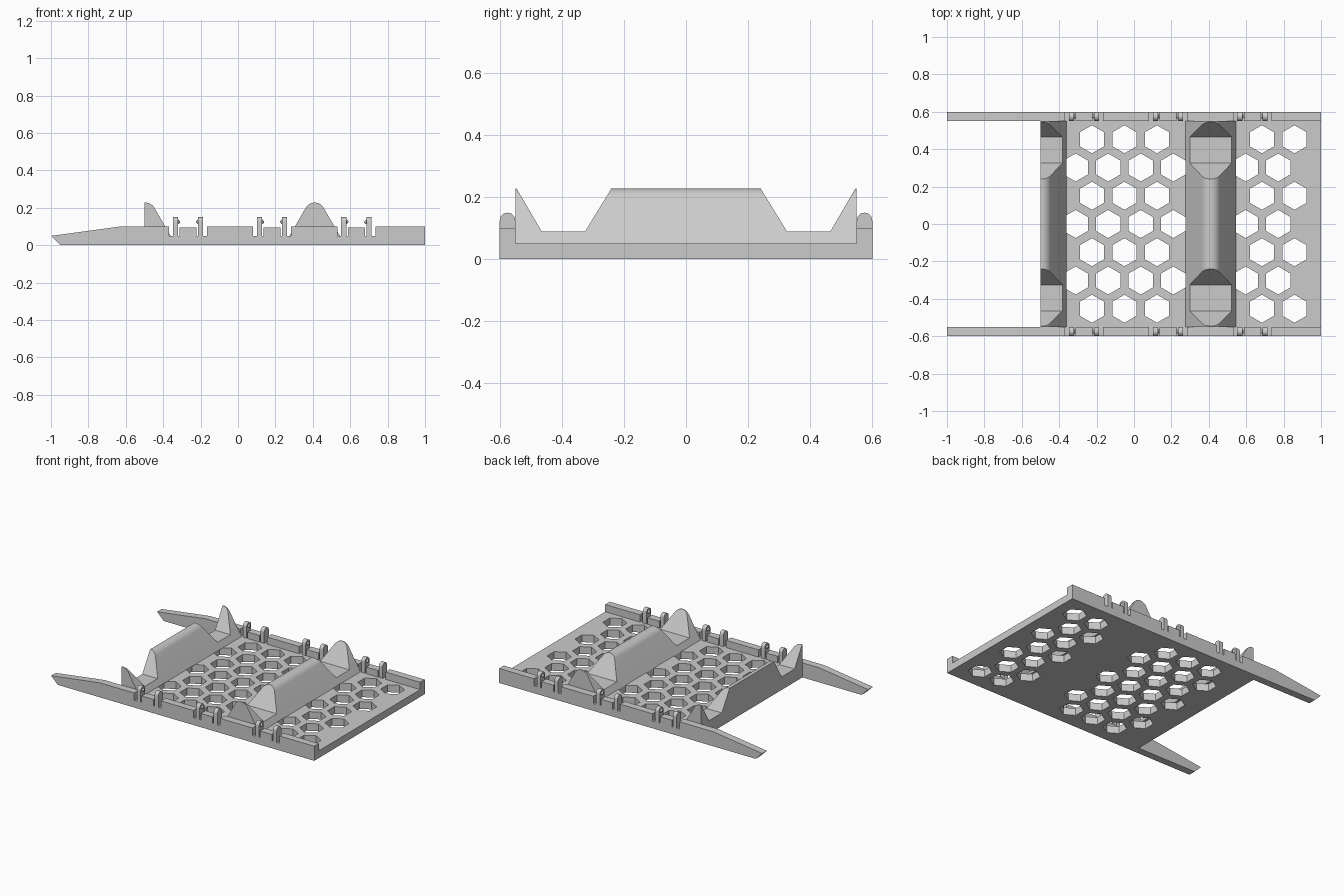
import bpy, bmesh, math
from mathutils import Vector

cube = bpy.data.objects.get("Cube")
if cube:
    bpy.data.objects.remove(cube, do_unlink=True)

grey = bpy.data.materials.new("light grey")
grey.use_nodes = True
grey.diffuse_color = (0.6, 0.6, 0.6, 1)
grey.node_tree.nodes["Principled BSDF"].inputs["Base Color"].default_value = (0.6, 0.6, 0.6, 1)


def finish(name, bm):
    bmesh.ops.recalc_face_normals(bm, faces=bm.faces)
    mesh = bpy.data.meshes.new(name)
    bm.to_mesh(mesh)
    bm.free()
    mesh.materials.append(grey)
    ob = bpy.data.objects.new(name, mesh)
    bpy.context.collection.objects.link(ob)
    return ob


def add_prism(bm, pts, axis, a, b):
    """Extrude a flat outline from a to b along the given axis."""
    place = {"x": lambda u, v: (a, u, v),
             "y": lambda u, v: (u, a, v),
             "z": lambda u, v: (u, v, a)}[axis]
    face = bm.faces.new([bm.verts.new(place(u, v)) for u, v in pts])
    out = bmesh.ops.extrude_face_region(bm, geom=[face])
    step = Vector([(b - a) * (axis == k) for k in "xyz"])
    bmesh.ops.translate(bm, vec=step,
                        verts=[g for g in out["geom"] if isinstance(g, bmesh.types.BMVert)])


def prism(name, pts, axis, a, b):
    bm = bmesh.new()
    add_prism(bm, pts, axis, a, b)
    return finish(name, bm)


def cut(ob, cutter):
    """Subtract the cutter, bake the result and drop the cutter."""
    cutter.hide_render = True
    mod = ob.modifiers.new("cut", "BOOLEAN")
    mod.operation, mod.solver, mod.object = "DIFFERENCE", "EXACT", cutter
    graph = bpy.context.evaluated_depsgraph_get()
    baked = bpy.data.meshes.new_from_object(ob.evaluated_get(graph))
    ob.modifiers.clear()
    ob.data = baked
    bpy.data.objects.remove(cutter, do_unlink=True)


def smooth(ob):
    bpy.ops.object.select_all(action="DESELECT")
    ob.select_set(True)
    bpy.context.view_layer.objects.active = ob
    bpy.ops.object.shade_smooth_by_angle(angle=math.radians(25))


# Base plate with staggered hexagonal holes
plate = prism("base_plate", [(-.5, -.55), (1, -.55), (1, .55), (-.5, .55)], "z", 0, .05)
PITCH, ROW, RADIUS = .174, .151, .075
holes = bmesh.new()
for row in range(-3, 4):
    odd = row % 2
    y = row * ROW
    xs = [-.312 + PITCH * (i + odd / 2) for i in range(4 - odd)]
    xs += [.597 + PITCH * (i + odd / 2) for i in range(2)]
    for x in xs:
        ring = [(x + RADIUS * math.sin(k * math.pi / 3), y + RADIUS * math.cos(k * math.pi / 3))
                for k in range(6)]
        add_prism(holes, ring, "z", -.05, .1)
cut(plate, finish("hole_cutter", holes))


# Cradle ridges: straight flanks, rounded crest, two trapezoid saddles
def ridge(name, cx, start=None):
    top, r, lean = .228, .055, math.radians(58)
    arc = [(cx + r * math.sin(t), top - r + r * math.cos(t))
           for t in [lean * (k / 8 - 1) for k in range(17)]]
    pts = [(cx - .135, .05)] + arc + [(cx + .135, .05)]
    if start is not None:
        pts = [p for p in pts if p[0] > start]
        pts = [(start, .05), (start, top - .001)] + pts
    ob = prism(name, pts, "y", -.55, .55)
    saddles = bmesh.new()
    for s in (-1, 1):
        outline = [(s * .325, .09), (s * .465, .09), (s * .588, .3), (s * .196, .3)]
        add_prism(saddles, outline, "x", cx - .3, cx + .3)
    cut(ob, finish("saddle_cutter", saddles))
    smooth(ob)


ridge("middle_ridge", .41)
ridge("end_ridge", -.495, -.5)

# Side rails with clip slots, and the clips standing in them
CLIPS = (-.267, .182, .633)
rail = [(-1, .05), (-.95, 0), (1, 0), (1, .1)]
for c in reversed(CLIPS):
    rail += [(c + .102, .1), (c + .102, .05), (c + .045, .05), (c + .045, .095),
             (c - .045, .095), (c - .045, .05), (c - .102, .05), (c - .102, .1)]
rail += [(-.63, .1)]

for s, side in ((-1, "front"), (1, "back")):
    prism(side + "_rail", rail, "y", s * .55, s * .6)
    tab = [(s * .575 - .025, .05), (s * .575 + .025, .05)]
    tab += [(s * .575 + .025 * math.cos(t), .125 + .025 * math.sin(t))
            for t in [math.pi * k / 12 for k in range(13)]]
    for n, c in enumerate(CLIPS):
        for d, end in ((-1, "right"), (1, "left")):
            label = f"{side}_clip_{n + 1}_{end}"
            smooth(prism(label, tab, "x", c + d * .053, c + d * .081))
            # Small pointed nub on the inner face of the clip
            bm = bmesh.new()
            bmesh.ops.create_cone(bm, cap_ends=True, segments=12, radius1=.014,
                                  radius2=.003, depth=.012)
            nub = finish(label + "_nub", bm)
            nub.rotation_euler = (0, -d * math.pi / 2, 0)
            nub.location = (c + d * .048, s * .575, .125)
